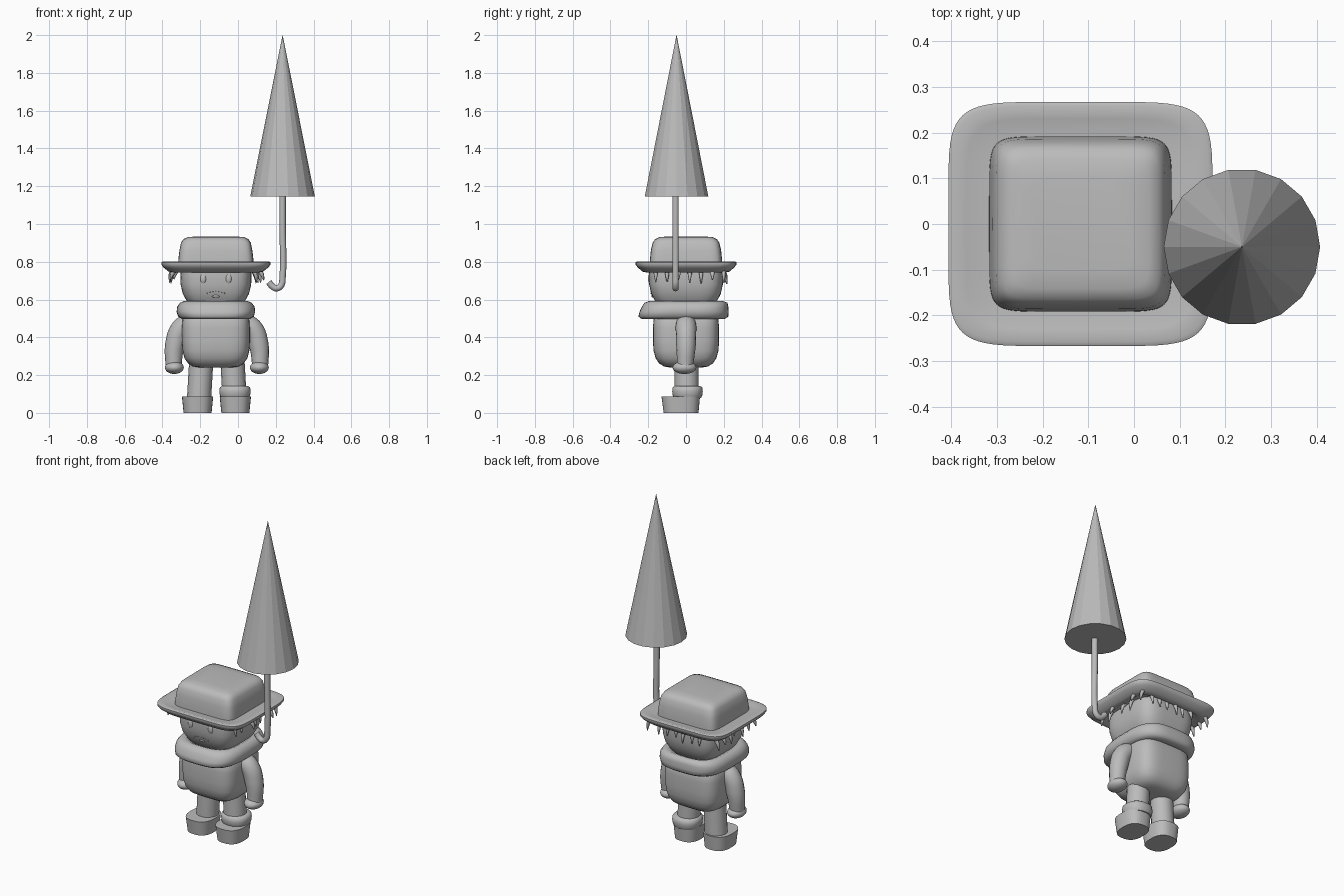
import bpy, bmesh, math, random
from mathutils import Vector

if "Cube" in bpy.data.objects:
    bpy.data.objects.remove(bpy.data.objects["Cube"], do_unlink=True)

random.seed(4)
CX = -0.117  # centre line of the figure

grey = bpy.data.materials.new("plain grey")
grey.use_nodes = True
grey.diffuse_color = (0.5, 0.5, 0.5, 1)
grey.node_tree.nodes["Principled BSDF"].inputs["Base Color"].default_value = (0.5, 0.5, 0.5, 1)


def finish(obj, angle=40):
    obj.data.materials.clear()
    obj.data.materials.append(grey)
    bpy.ops.object.select_all(action='DESELECT')
    obj.select_set(True)
    bpy.context.view_layer.objects.active = obj
    if angle:
        bpy.ops.object.shade_smooth_by_angle(angle=math.radians(angle))
    return obj


def loft(name, rows, power, cx=CX, closed=False, angle=40, count=64):
    """Stack rounded-square rings given as (z, half width, half depth, y centre)."""
    bm = bmesh.new()
    rings = []
    for z, rx, ry, cy in rows:
        ring = []
        for i in range(count):
            a = math.tau * i / count
            c, s = math.cos(a), math.sin(a)
            x = math.copysign(abs(c) ** (2 / power), c) * rx
            y = math.copysign(abs(s) ** (2 / power), s) * ry
            ring.append(bm.verts.new((cx + x, cy + y, z)))
        rings.append(ring)
    pairs = list(zip(rings, rings[1:]))
    if closed:
        pairs.append((rings[-1], rings[0]))
    else:
        bm.faces.new(rings[0])
        bm.faces.new(rings[-1])
    for lo, hi in pairs:
        for i in range(count):
            j = (i + 1) % count
            bm.faces.new((lo[i], lo[j], hi[j], hi[i]))
    bmesh.ops.recalc_face_normals(bm, faces=bm.faces)
    mesh = bpy.data.meshes.new(name)
    bm.to_mesh(mesh)
    bm.free()
    obj = bpy.data.objects.new(name, mesh)
    bpy.context.collection.objects.link(obj)
    return finish(obj, angle)


def tube(name, points, radius, radii=None, sides=4, steps=8):
    """Smooth tube through points, with optional tapering."""
    curve = bpy.data.curves.new(name, 'CURVE')
    curve.dimensions = '3D'
    curve.bevel_depth = radius
    curve.bevel_resolution = sides
    curve.resolution_u = steps
    curve.use_fill_caps = True
    spline = curve.splines.new('BEZIER')
    spline.bezier_points.add(len(points) - 1)
    for i, (bp, p) in enumerate(zip(spline.bezier_points, points)):
        bp.co = p
        bp.handle_left_type = bp.handle_right_type = 'AUTO'
        bp.radius = radii[i] if radii else 1
    obj = bpy.data.objects.new(name, curve)
    bpy.context.collection.objects.link(obj)
    bpy.ops.object.select_all(action='DESELECT')
    obj.select_set(True)
    bpy.context.view_layer.objects.active = obj
    bpy.ops.object.convert(target='MESH')
    return finish(bpy.context.object, 60)


def ball(name, loc, scale):
    bpy.ops.mesh.primitive_uv_sphere_add(segments=24, ring_count=14, location=loc)
    obj = bpy.context.object
    obj.name = name
    obj.scale = scale
    return finish(obj)


# Hat
loft("hat_brim", [(0.755, 0.20, 0.19, 0), (0.742, 0.225, 0.205, 0), (0.748, 0.25, 0.23, 0),
                  (0.77, 0.278, 0.256, 0), (0.785, 0.289, 0.267, 0), (0.797, 0.289, 0.267, 0),
                  (0.802, 0.28, 0.258, 0), (0.795, 0.25, 0.23, 0), (0.79, 0.20, 0.19, 0)], 6, angle=60)
loft("hat_crown", [(0.78, 0.20, 0.192, 0), (0.81, 0.199, 0.191, 0), (0.86, 0.193, 0.186, 0),
                   (0.90, 0.185, 0.177, 0), (0.92, 0.172, 0.164, 0), (0.93, 0.15, 0.142, 0),
                   (0.934, 0.11, 0.10, 0)], 8, angle=60)

# Head and face
loft("head", [(0.53, 0.09, 0.10, 0), (0.555, 0.125, 0.135, 0), (0.59, 0.153, 0.163, 0),
              (0.63, 0.175, 0.184, 0), (0.68, 0.187, 0.195, 0), (0.73, 0.188, 0.196, 0),
              (0.77, 0.186, 0.194, 0)], 4, angle=60)
for label, side in (("left", 1), ("right", -1)):
    ball(label + "_eye", (CX + side * 0.067, -0.187, 0.71), (0.018, 0.014, 0.028))
ball("mouth", (CX, -0.172, 0.618), (0.023, 0.012, 0.008))
for i in range(7):
    t = (i - 3) / 3
    x, z = CX + 0.042 * t, 0.65 - 0.012 * t * t
    tube("moustache_bristle", [(x, -0.178, z + 0.006), (x + 0.005 * t, -0.187, z - 0.008)],
         0.004, (1, 0.4), 1, 2)

# Hair strands hanging under the brim
def strand(x, y, dx, dy):
    drop = random.uniform(0.68, 0.71)
    tube("hair_strand", [(x, y, 0.765), (x + dx * 0.7, y + dy * 0.7, 0.735), (x + dx, y + dy, drop)],
         0.012, (1, 0.9, 0.25), 2, 4)

for side in (1, -1):
    for i in range(7):
        strand(CX + side * random.uniform(0.185, 0.22), -0.16 + 0.06 * i, side * random.uniform(0.02, 0.04), 0)
for i in range(6):
    strand(CX - 0.12 + 0.055 * i, 0.185, 0, random.uniform(0.015, 0.035))

# Scarf
loft("scarf", [(0.50, 0.15, 0.17, -0.01), (0.497, 0.18, 0.22, -0.015), (0.51, 0.20, 0.238, -0.014),
               (0.535, 0.208, 0.236, -0.01), (0.562, 0.205, 0.229, -0.005), (0.583, 0.19, 0.22, 0),
               (0.592, 0.168, 0.195, 0), (0.58, 0.14, 0.165, 0), (0.53, 0.12, 0.14, 0)],
     3.2, closed=True, angle=70)

# Torso
loft("torso", [(0.24, 0.09, 0.085, 0), (0.246, 0.122, 0.117, 0), (0.262, 0.147, 0.142, 0),
               (0.29, 0.167, 0.161, 0), (0.33, 0.177, 0.172, 0), (0.38, 0.18, 0.175, 0),
               (0.45, 0.18, 0.175, 0), (0.50, 0.176, 0.171, 0), (0.525, 0.16, 0.155, 0)], 4, angle=60)

# Arms, hands, legs and boots
for label, side in (("left", 1), ("right", -1)):
    def at(x, y, z):
        return (CX + 0.005 + side * x, y, z)
    tube(label + "_arm", [at(0.145, 0, 0.475), at(0.19, 0, 0.445), at(0.222, 0, 0.36),
                          at(0.23, -0.005, 0.24)], 0.052, (1.05, 1.05, 1, 0.8), 6)
    ball(label + "_hand", at(0.225, -0.008, 0.24), (0.05, 0.063, 0.034))
    tube(label + "_leg", [at(0.083, 0.003, 0.27), at(0.095, 0.003, 0.06)], 0.064, None, 6)
    loft(label + "_boot", [(0, 0.074, 0.092, -0.026), (0.088, 0.083, 0.102, -0.028)],
         2.6, cx=CX + 0.003 + side * 0.1, count=40)
loft("left_boot_cuff", [(0.08, 0.074, 0.072, 0.008), (0.092, 0.08, 0.078, 0.008),
                        (0.115, 0.083, 0.081, 0.008), (0.135, 0.08, 0.078, 0.008),
                        (0.143, 0.068, 0.067, 0.008)], 2.2, cx=CX + 0.101, angle=60)

# Closed umbrella with hooked handle
canopy = loft("umbrella_canopy", [(1.145, 0.171, 0.171, -0.05), (2.0, 0.0005, 0.0005, -0.05)],
              2, cx=0.236, angle=0, count=18)
tube("umbrella_handle", [(0.236, -0.055, 1.3), (0.236, -0.055, 1.0), (0.236, -0.055, 0.72),
                         (0.228, -0.055, 0.675), (0.205, -0.055, 0.66), (0.182, -0.055, 0.67),
                         (0.163, -0.055, 0.693)], 0.017, None, 3)
